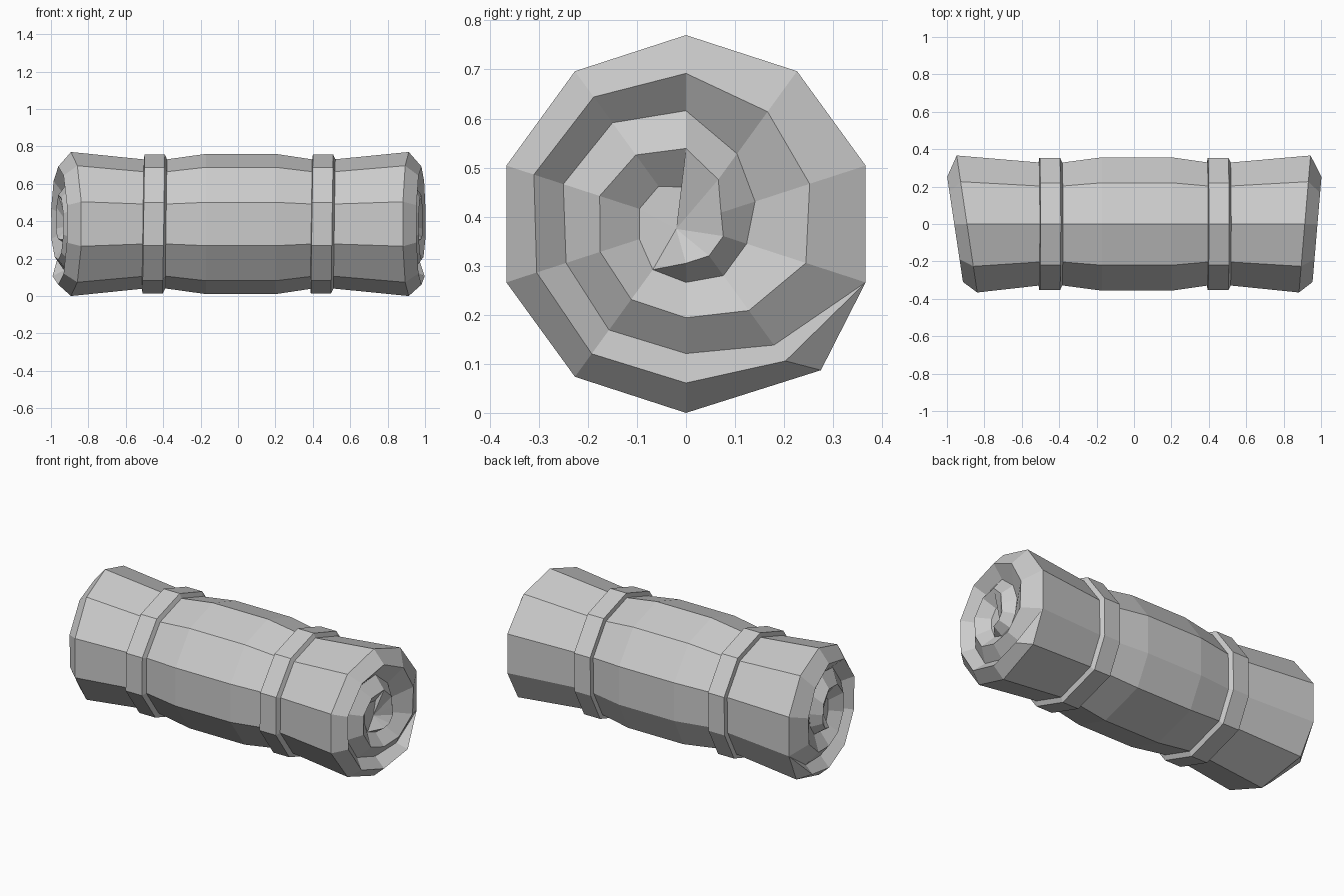
import bpy, bmesh
from math import cos, sin, radians

if "Cube" in bpy.data.objects:
    bpy.data.objects.remove(bpy.data.objects["Cube"])

CZ = 0.385     # height of the roll axis
R = 0.385      # radius at the flared ends


def polar(i, r):
    """Point in the y/z plane, stepping 36 degrees along the wound cloth."""
    a = radians(-18 - 36 * i)
    return r * cos(a), CZ + r * sin(a)


def section(i, r):
    """Ten-sided outline whose second corner is the lifted cloth edge."""
    i %= 10
    if i == 1:
        return 0.275 * r / R, CZ - 0.298 * r / R
    return polar(i, r)


def finish(bm, name):
    bmesh.ops.remove_doubles(bm, verts=bm.verts[:], dist=0.0005)
    bmesh.ops.recalc_face_normals(bm, faces=bm.faces[:])
    mesh = bpy.data.meshes.new(name)
    bm.to_mesh(mesh)
    bm.free()
    obj = bpy.data.objects.new(name, mesh)
    bpy.context.collection.objects.link(obj)
    return obj


def bridge(bm, a, b):
    for i in range(10):
        j = (i + 1) % 10
        bm.faces.new((a[i], a[j], b[j], b[i]))


def end_x(side, y):
    """Slanted end plane of the roll."""
    return -(0.893 + 0.15 * y) if side < 0 else 0.913 + 0.085 * y


# Spiral radii: raised fold and groove between layers
RIDGE = [.385, .345, .324, .327, .32, .326, .32, .307, .283, .265, .257, .218,
         .191, .19, .184, .185, .174, .154, .112, .075, .08, .08, .08, .115]
GROOVE = [.385, .305, .264, .267, .257, .263, .255, .231, .177, .148, .13,
          .13, .119, .115, .1, .1, .095, .075]


def spiral_end(bm, rim, side):
    def line(radii, lift):
        out = [rim[0]]
        for i, r in enumerate(radii[1:], 1):
            y, z = polar(i, r)
            out.append(bm.verts.new((end_x(side, y) + side * lift, y, z)))
        return out

    ridge, groove = line(RIDGE, 0.068), line(GROOVE, 0.01)
    bm.verts.remove(ridge[-1])
    ridge[-1] = groove[13]

    def strip(a, b):
        for i in range(min(len(a), len(b)) - 1):
            loop = list(dict.fromkeys((a[i], a[i + 1], b[i + 1], b[i])))
            if len(loop) > 2:
                bm.faces.new(loop)

    strip(rim + [rim[0]], ridge[:11])
    strip(ridge[:18], groove)
    strip(groove[:14], ridge[10:24])
    # core of the spiral
    loop = groove[13:] + ridge[17:23]
    mid = bm.verts.new((end_x(side, 0) + side * 0.01, -0.02, CZ - 0.01))
    for i, v in enumerate(loop):
        bm.faces.new((v, loop[(i + 1) % len(loop)], mid))


# Rolled cloth: flared ends, pinched under the straps, bulging middle
bm = bmesh.new()
rings = []
for x, r in ((-1, R), (-.5, .345), (-.385, .345), (-.17, .375),
             (.2, .375), (.4, .345), (.51, .345), (1, R)):
    ring = []
    for i in range(10):
        y, z = section(i, r)
        px = end_x(x, y) if abs(x) == 1 else x
        ring.append(bm.verts.new((px, y, z)))
    rings.append(ring)
for a, b in zip(rings, rings[1:]):
    bridge(bm, a, b)
spiral_end(bm, rings[0], -1)
spiral_end(bm, rings[-1], 1)
finish(bm, "bedroll")

# Two straps around the roll
for name, cx in (("left_strap", -0.45), ("right_strap", 0.45)):
    bm = bmesh.new()
    loops = []
    for dx, r in ((-.06, .335), (-.055, .372), (.053, .372), (.07, .335)):
        pts = [section(i, r) for i in range(10)]
        loops.append([bm.verts.new((cx + dx + 0.015 * (z - CZ), y, z)) for y, z in pts])
    for k in range(4):
        bridge(bm, loops[k], loops[(k + 1) % 4])
    finish(bm, name)
